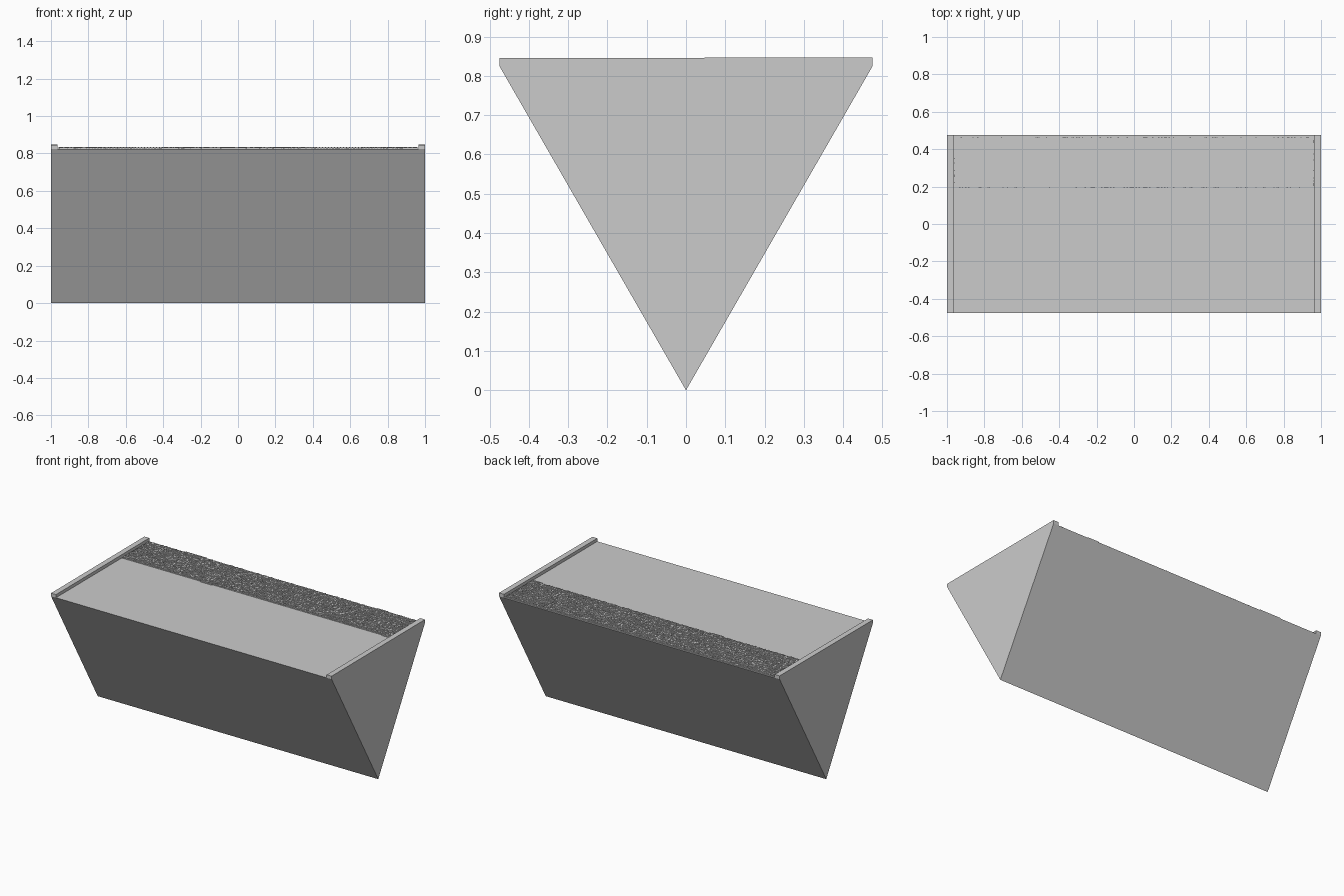
import bpy, bmesh, random

if "Cube" in bpy.data.objects:
    bpy.data.objects.remove(bpy.data.objects["Cube"])

random.seed(4)
TOP = 0.825      # deck height
HALF = 0.475     # half depth of deck


def finish(name, bm):
    bmesh.ops.recalc_face_normals(bm, faces=bm.faces)
    mesh = bpy.data.meshes.new(name)
    bm.to_mesh(mesh)
    bm.free()
    ob = bpy.data.objects.new(name, mesh)
    bpy.context.collection.objects.link(ob)
    return ob


def extrude_profile(name, pts, x0, x1):
    """Extrude a closed (y, z) profile along x."""
    bm = bmesh.new()
    face = bm.faces.new([bm.verts.new((x0, y, z)) for y, z in pts])
    out = bmesh.ops.extrude_face_region(bm, geom=[face])
    verts = [g for g in out["geom"] if isinstance(g, bmesh.types.BMVert)]
    bmesh.ops.translate(bm, verts=verts, vec=(x1 - x0, 0, 0))
    return finish(name, bm)


def add_block(bm, x0, x1, y0, y1, z0, z1):
    """Block with open underside, resting on the deck."""
    lo = [bm.verts.new((x, y, z0)) for x, y in ((x0, y0), (x1, y0), (x1, y1), (x0, y1))]
    hi = [bm.verts.new((v.co.x, v.co.y, z1)) for v in lo]
    bm.faces.new(hi)
    for i in range(4):
        j = (i + 1) % 4
        bm.faces.new((lo[i], lo[j], hi[j], hi[i]))


# Wedge-shaped body
extrude_profile("wedge_body", [(0, 0), (HALF, TOP), (-HALF, TOP)], -1, 1)

# Raised rails along both ends of the deck
rail = [(-HALF, TOP), (HALF, TOP), (HALF, 0.847), (-HALF, 0.845)]
for name, x0, x1 in (("left_rail", -1, -0.965), ("right_rail", 0.965, 1)):
    extrude_profile(name, rail, x0, x1)

# Finely detailed strip along the back of the deck: low blocks on a thin slab
bm = bmesh.new()
X0, X1, Y0, Y1 = -0.96, 0.96, 0.195, 0.465
add_block(bm, X0, X1, Y0, Y1, TOP, TOP + 0.003)
nx, ny = 240, 34
dx, dy = (X1 - X0) / nx, (Y1 - Y0) / ny
for i in range(nx):
    for j in range(ny):
        x, y = X0 + i * dx, Y0 + j * dy
        g = random.uniform(0.0003, 0.001)
        add_block(bm, x + g, x + dx - g, y + g, y + dy - g,
                  TOP + 0.003, TOP + random.uniform(0.005, 0.009))
# Small pieces overhanging the strip edges
for x0, x1, y0, y1 in ((-0.40, -0.32, 0.188, 0.195), (0.89, 0.96, 0.188, 0.195),
                       (-0.70, -0.55, 0.465, 0.471), (0.66, 0.74, 0.465, 0.471)):
    add_block(bm, x0, x1, y0, y1, TOP, TOP + 0.007)
finish("detailed_strip", bm)
